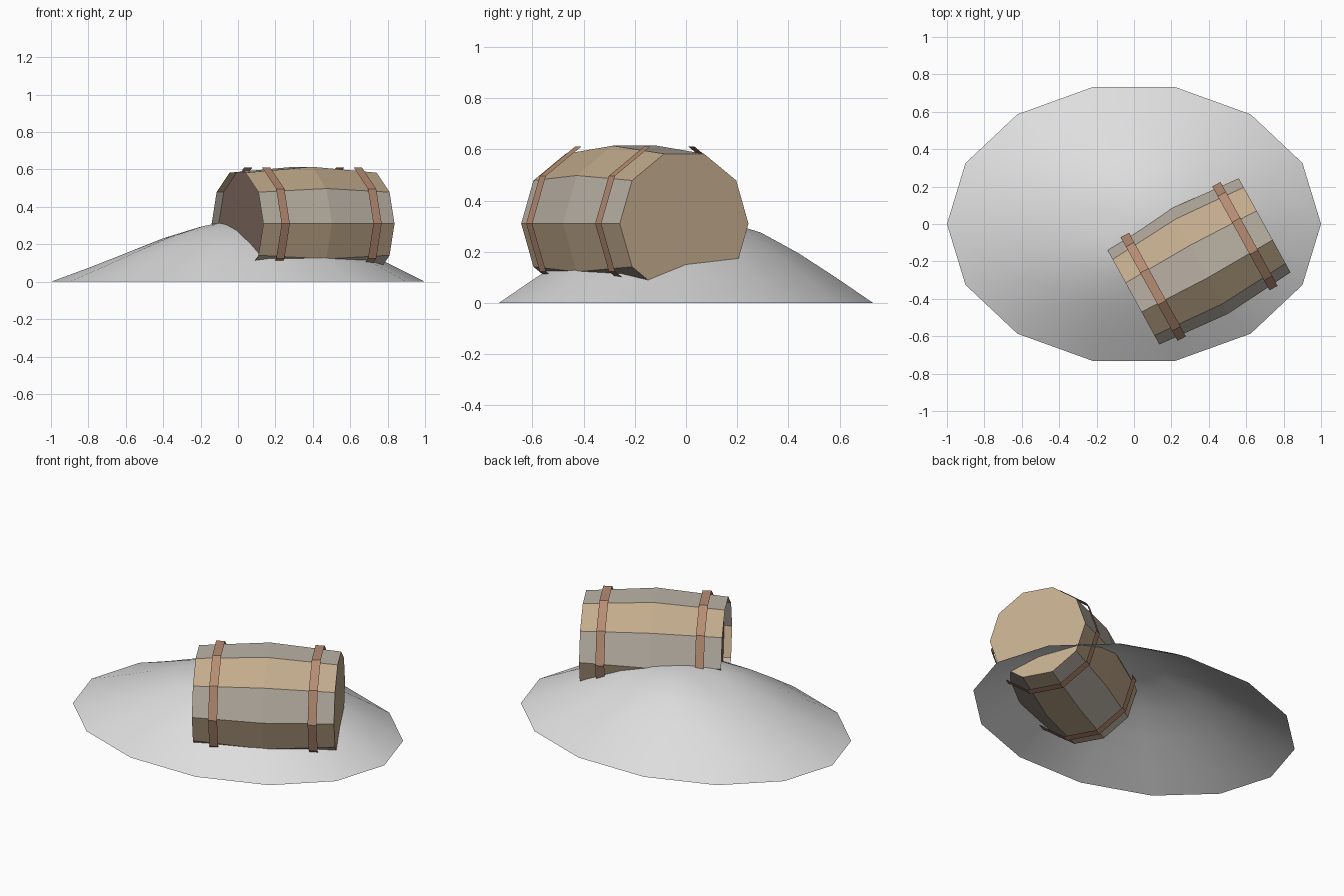
import bpy, bmesh, math
from mathutils import Matrix

cube = bpy.data.objects.get("Cube")
if cube:
    bpy.data.objects.remove(cube, do_unlink=True)


def material(name, rgb):
    lin = [(c / 255 / 12.92) if c < 11 else ((c / 255 + 0.055) / 1.055) ** 2.4 for c in rgb]
    m = bpy.data.materials.new(name)
    m.use_nodes = True
    m.diffuse_color = (*lin, 1)
    m.node_tree.nodes["Principled BSDF"].inputs["Base Color"].default_value = (*lin, 1)
    return m


snow = material("pale_grey_mound", (222, 222, 222))
tan = material("tan_wood", (194, 171, 140))
grey = material("grey_wood", (188, 179, 166))
copper = material("copper_band", (182, 140, 115))
dark = material("dark_wood", (125, 104, 94))


def finish(name, bm, mats, matrix=None, smooth=False):
    mesh = bpy.data.meshes.new(name)
    bm.to_mesh(mesh)
    bm.free()
    for m in mats:
        mesh.materials.append(m)
    for p in mesh.polygons:
        p.use_smooth = smooth
    ob = bpy.data.objects.new(name, mesh)
    bpy.context.collection.objects.link(ob)
    if matrix:
        ob.matrix_world = matrix
    return ob


def bridge(bm, a, b):
    n = len(a)
    return [bm.faces.new((a[i], a[(i + 1) % n], b[(i + 1) % n], b[i])) for i in range(n)]


# Mound: open-bottomed oval heap, a little hollow on its -x side
SIDES = 14
bm = bmesh.new()
rings = []
for r, z in [(1, 0), (0.8, 0.10), (0.6, 0.195), (0.4, 0.275), (0.2, 0.32)]:
    ring = []
    for i in range(SIDES):
        a = i * math.tau / SIDES
        hollow = 0.045 * max(0, -math.cos(a)) ** 2 * math.sin(math.pi * r)
        ring.append(bm.verts.new((r * math.cos(a), 0.75 * r * math.sin(a), z - hollow)))
    rings.append(ring)
for lower, upper in zip(rings, rings[1:]):
    bridge(bm, lower, upper)
peak = bm.verts.new((0, 0, 0.33))
for i in range(SIDES):
    bm.faces.new((rings[-1][i], rings[-1][(i + 1) % SIDES], peak))
finish("mound", bm, [snow], smooth=True)

# Barrel parts are made along local x, then turned and laid in the mound
STAVES = 10
HALF, END_R, MID_R = 0.40, 0.287, 0.32
place = Matrix.Translation((0.348, -0.20, 0.31)) @ Matrix.Rotation(math.radians(28.8), 4, "Z")


def hoop(bm, x, r):
    angles = [i * math.tau / STAVES for i in range(STAVES)]
    return [bm.verts.new((x, r * math.cos(a), r * math.sin(a))) for a in angles]


# Staves in alternating wood colours
bm = bmesh.new()
loops = [hoop(bm, x, r) for x, r in ((HALF, END_R), (0, MID_R), (-HALF, END_R))]
for a, b in zip(loops, loops[1:]):
    for i, f in enumerate(bridge(bm, a, b)):
        f.material_index = i % 2
finish("barrel_staves", bm, [grey, tan], place)

# Lids: one flush, one set into the barrel
bm = bmesh.new()
bm.faces.new(hoop(bm, HALF, END_R))
finish("flush_lid", bm, [tan], place)

bm = bmesh.new()
bm.faces.new(reversed(hoop(bm, -HALF + 0.045, END_R + 0.003)))
finish("recessed_lid", bm, [dark], place)

# Thin metal bands standing just off the staves
for name, x in (("left_band", 0.28), ("right_band", -0.28)):
    bm = bmesh.new()
    bridge(bm, hoop(bm, x + 0.025, 0.317), hoop(bm, x - 0.025, 0.317))
    finish(name, bm, [copper], place)
